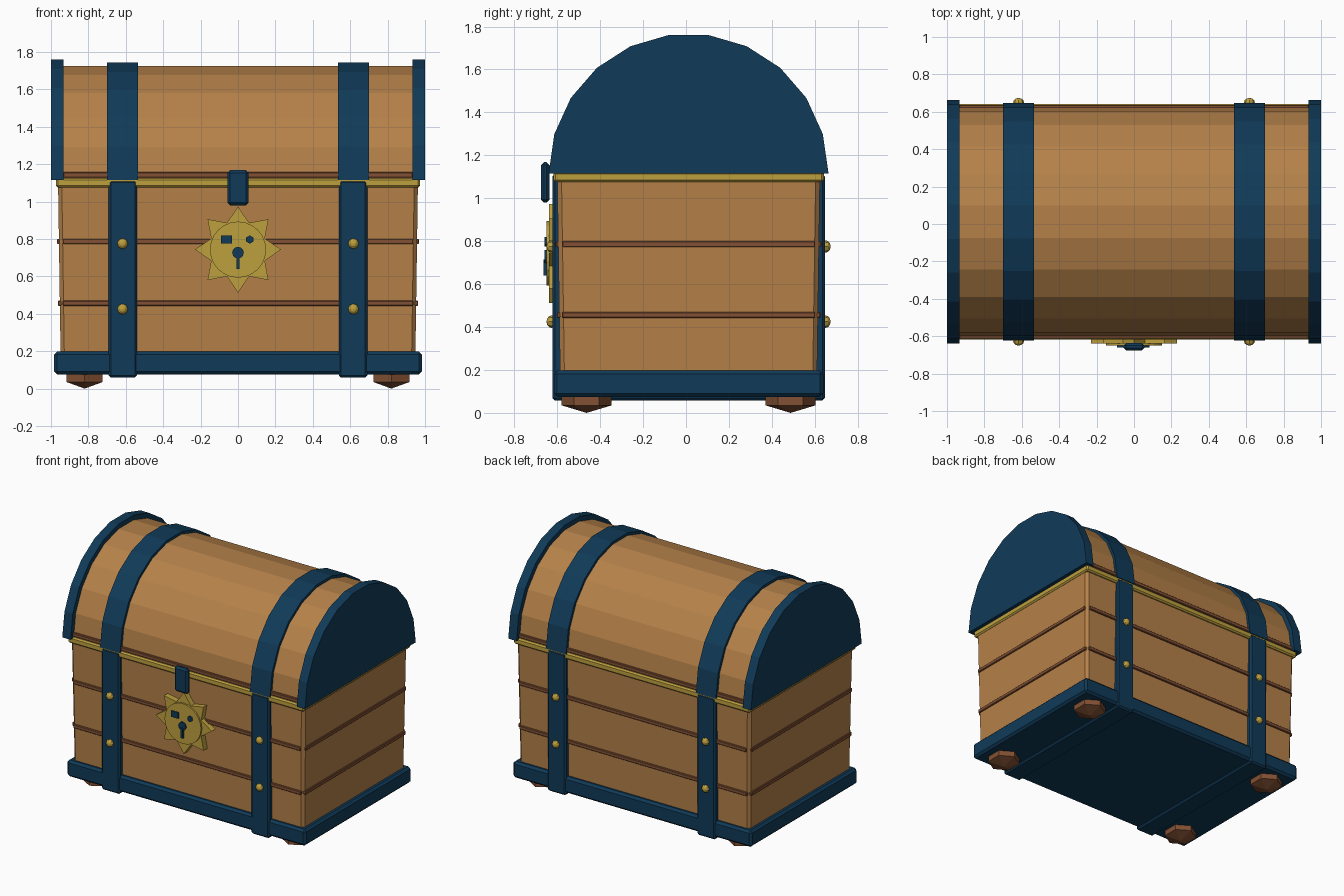
import bpy, bmesh, math
from mathutils import Matrix

if "Cube" in bpy.data.objects:
    bpy.data.objects.remove(bpy.data.objects["Cube"])

CY = 0.012  # depth centre of the chest (lock plate sticks out in front)


def material(name, rgb):
    m = bpy.data.materials.new(name)
    lin = [((c / 255 + 0.055) / 1.055) ** 2.4 for c in rgb]
    m.diffuse_color = (*lin, 1)
    m.use_nodes = True
    m.node_tree.nodes["Principled BSDF"].inputs["Base Color"].default_value = m.diffuse_color
    return m


WOOD = material("tan wood", (181, 129, 73))
DARK = material("dark brown wood", (130, 80, 51))
BLUE = material("navy metal", (16, 58, 88))
GOLD = material("gold", (190, 160, 62))


def finish(name, bm, mat):
    bmesh.ops.recalc_face_normals(bm, faces=bm.faces)
    me = bpy.data.meshes.new(name)
    bm.to_mesh(me)
    bm.free()
    me.materials.append(mat)
    ob = bpy.data.objects.new(name, me)
    bpy.context.collection.objects.link(ob)
    return ob


def box(name, x, y, z, mat, bevel=0.0, taper=0.0):
    """Box from (min, max) ranges; taper pulls the bottom corners inward."""
    bm = bmesh.new()
    bmesh.ops.create_cube(bm, size=1)
    for v in bm.verts:
        low = v.co.z < 0
        sx, sy = v.co.x * 2, v.co.y * 2
        v.co = (x[v.co.x > 0], y[v.co.y > 0], z[v.co.z > 0])
        if low:
            v.co.x -= sx * taper
            v.co.y -= sy * taper
    if bevel:
        bmesh.ops.bevel(bm, geom=bm.edges[:], offset=bevel, segments=1,
                        affect='EDGES', profile=0.5)
    return finish(name, bm, mat)


def prism(name, pts, axis, lo, hi, mat):
    """Extrude a 2D outline along x (pts = y,z) or along y (pts = x,z)."""
    bm = bmesh.new()
    put = (lambda p, d: (d, p[0], p[1])) if axis == 'x' else (lambda p, d: (p[0], d, p[1]))
    a = [bm.verts.new(put(p, lo)) for p in pts]
    b = [bm.verts.new(put(p, hi)) for p in pts]
    bm.faces.new(a)
    bm.faces.new(b)
    n = len(pts)
    for i in range(n):
        bm.faces.new((a[i], a[(i + 1) % n], b[(i + 1) % n], b[i]))
    return finish(name, bm, mat)


def ball(name, loc, scale, seg, rings, mat, axis='z'):
    bm = bmesh.new()
    bmesh.ops.create_uvsphere(bm, u_segments=seg, v_segments=rings, radius=1)
    rot = Matrix.Rotation(math.pi / 2, 4, 'X') if axis == 'y' else Matrix()
    bm.transform(Matrix.Translation(loc) @ Matrix.Diagonal((*scale, 1)) @ rot)
    return finish(name, bm, mat)


def arch(r):
    return [(CY - r * math.cos(math.pi * i / 11), 1.115 + r * math.sin(math.pi * i / 11))
            for i in range(12)]


def ring(cx, cz, r, n, phase=0.0):
    return [(cx + r * math.cos(phase + math.tau * i / n),
             cz + r * math.sin(phase + math.tau * i / n)) for i in range(n)]


def depth(h):
    return (CY - h, CY + h)


# Body, plinth and rim
box("chest_body", (-0.962, 0.962), depth(0.612), (0.15, 1.1), WOOD, 0.02, 0.014)
box("base_plinth", (-0.983, 0.983), depth(0.628), (0.075, 0.197), BLUE, 0.016)
box("gold_rim", (-0.973, 0.973), depth(0.63), (1.075, 1.124), GOLD, 0.01)

# Barrel lid with end caps
prism("lid", arch(0.616), 'x', -0.95, 0.95, WOOD)
for s, side in ((-1, "left"), (1, "right")):
    prism(f"lid_cap_{side}", arch(0.652), 'x', *sorted((s * 0.932, s)), BLUE)
    # Metal bands over lid and around body
    prism(f"lid_band_{side}", arch(0.636), 'x', *sorted((s * 0.535, s * 0.7)), BLUE)
    box(f"body_band_{side}", sorted((s * 0.54, s * 0.692)), depth(0.635),
        (0.058, 1.113), BLUE, 0.012)
    # Side planks seams
    for z in (0.456, 0.786):
        x = 0.967 if z > 0.6 else 0.963
        box(f"side_strip_{side}", sorted((s * 0.9, s * x)), depth(0.59),
            (z - 0.014, z + 0.014), DARK, 0.004)

for s, side in ((-1, "front"), (1, "back")):
    # Long plank seams
    for z in (0.456, 0.786):
        y = sorted((CY + s * 0.55, CY + s * (0.619 if z > 0.6 else 0.614)))
        box(f"{side}_strip", (-0.937, 0.937), y, (z - 0.014, z + 0.014), DARK, 0.004)
    box(f"{side}_lid_strip", (-0.935, 0.935), sorted((CY + s * 0.55, CY + s * 0.625)),
        (1.128, 1.157), DARK, 0.004)
    for x in (-0.617, 0.617):
        # Rivets and feet
        for z in (0.425, 0.775):
            ball(f"{side}_rivet", (x, CY + s * 0.638, z), (0.029, 0.024, 0.029), 8, 6, GOLD, 'y')
        ball(f"{side}_foot", (math.copysign(0.82, x), CY + s * 0.475, 0.07),
             (0.128, 0.134, 0.07), 6, 3, DARK)

# Sun-shaped lock plate
star = []
for i in range(16):
    r = 0.155 if i % 2 else 0.23
    a = math.pi / 2 + math.tau * i / 16
    star.append((r * math.cos(a), 0.743 + r * math.sin(a)))
prism("sun_plate", star, 'y', -0.638, -0.59, GOLD)
prism("sun_disc", ring(0, 0.743, 0.15, 24), 'y', -0.65, -0.6, GOLD)

# Keyhole and the two small inlays
prism("keyhole_round", ring(0, 0.727, 0.031, 12), 'y', -0.66, -0.64, BLUE)
box("keyhole_slot", (-0.009, 0.009), (-0.664, -0.64), (0.64, 0.715), BLUE)
box("square_inlay", (-0.09, -0.033), (-0.66, -0.64), (0.775, 0.819), BLUE)
prism("hexagon_inlay", ring(0.063, 0.797, 0.022, 6, math.pi / 6), 'y', -0.66, -0.64, BLUE)

# Hasp
box("latch", (-0.056, 0.056), (-0.676, -0.636), (0.98, 1.168), BLUE, 0.014)
